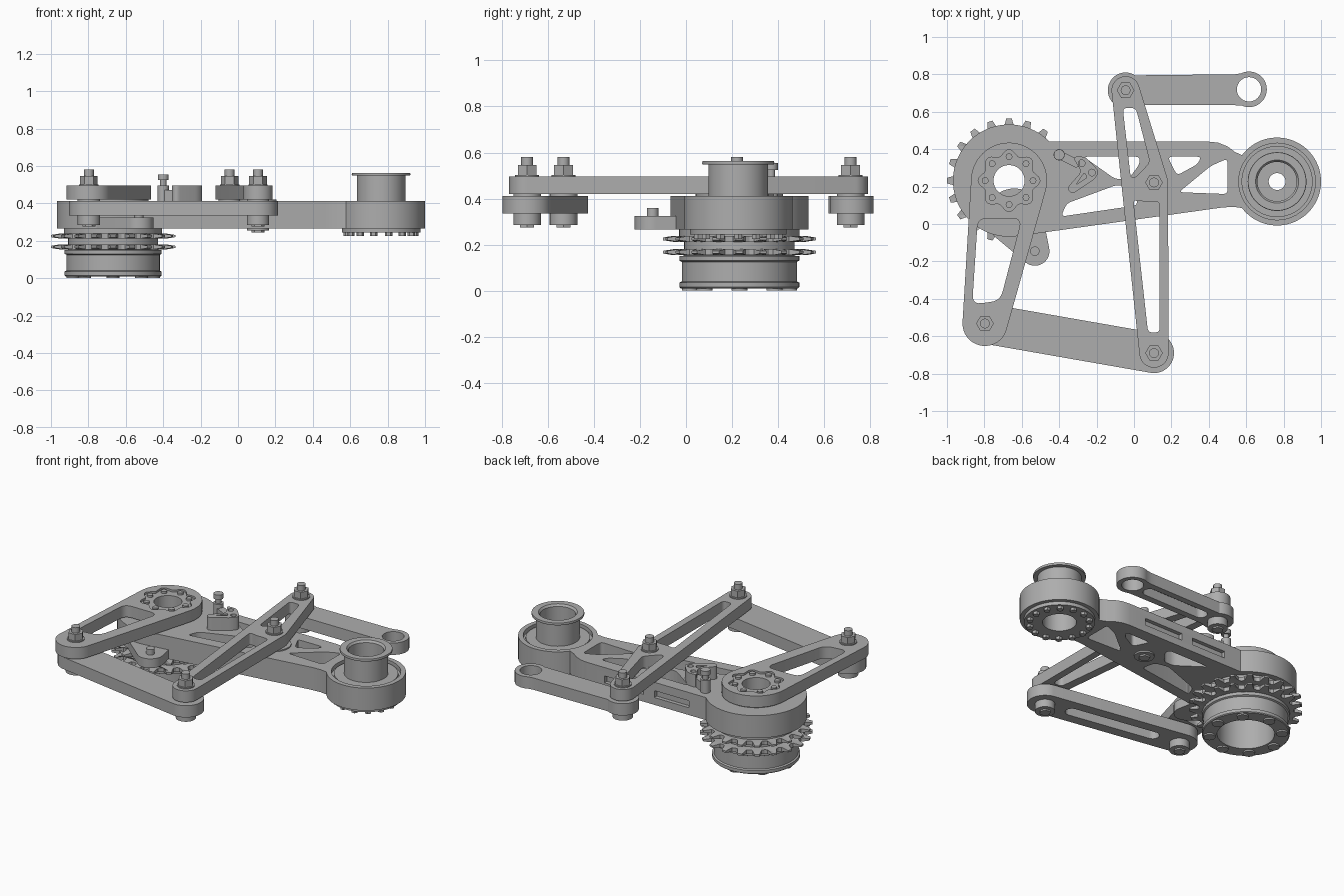
import bpy, bmesh
from math import cos, sin, pi, radians
from mathutils import Vector
from mathutils.geometry import convex_hull_2d

if "Cube" in bpy.data.objects:
    bpy.data.objects.remove(bpy.data.objects["Cube"])

GREY = (0.42, 0.42, 0.42, 1)
steel = bpy.data.materials.new("machined_grey")
steel.use_nodes = True
steel.diffuse_color = GREY
steel.node_tree.nodes["Principled BSDF"].inputs["Base Color"].default_value = GREY

# Pivot positions in plan
HUB = (-0.668, 0.232)
WHEEL = (0.765, 0.227)
CRANK = (-0.797, -0.532)
KNEE = (0.107, -0.69)
MID = (0.107, 0.222)
TOP = (-0.045, 0.715)
EYE = (0.615, 0.72)
LUG = (-0.53, -0.145)
SCREW = (-0.40, 0.37)


# ---------- outline helpers ----------
def arc(c, r, a0=0, a1=360, n=48):
    full = abs(a1 - a0) == 360
    steps = n if full else n + 1
    return [(c[0] + r * cos(radians(a0 + (a1 - a0) * i / n)),
             c[1] + r * sin(radians(a0 + (a1 - a0) * i / n))) for i in range(steps)]


def hull(*discs):
    pts = [p for c, r in discs for p in arc(c, r, n=64)]
    return [pts[i] for i in convex_hull_2d([Vector(p) for p in pts])]


def rounded(corners, r=0.025):
    out, n = [], len(corners)
    for i in range(n):
        p = Vector(corners[i])
        a, b = Vector(corners[i - 1]) - p, Vector(corners[(i + 1) % n]) - p
        a = p + a.normalized() * min(r, a.length * 0.45)
        b = p + b.normalized() * min(r, b.length * 0.45)
        for k in range(6):
            t = k / 5
            out.append(tuple(a * (1 - t) ** 2 + p * 2 * t * (1 - t) + b * t * t))
    return out


def slot(a, b, r):
    return hull((a, r), (b, r))


# ---------- solid helpers ----------
def finish(name, mesh):
    ob = bpy.data.objects.new(name, mesh)
    bpy.context.collection.objects.link(ob)
    mesh.materials.clear()
    mesh.materials.append(steel)
    bpy.ops.object.select_all(action='DESELECT')
    ob.select_set(True)
    bpy.context.view_layer.objects.active = ob
    bpy.ops.object.shade_smooth_by_angle(angle=radians(30))
    return ob


def plate(name, *layers):
    """Each layer is (bottom, top, outline, hole, hole, ...)."""
    bm = bmesh.new()
    for z0, z1, *loops in layers:
        cu = bpy.data.curves.new(name, 'CURVE')
        cu.dimensions, cu.fill_mode, cu.extrude = '2D', 'BOTH', (z1 - z0) / 2
        for loop in loops:
            sp = cu.splines.new('POLY')
            sp.points.add(len(loop) - 1)
            for point, (x, y) in zip(sp.points, loop):
                point.co = (x, y, 0, 1)
            sp.use_cyclic_u = True
        tmp = bpy.data.objects.new(name, cu)
        me = bpy.data.meshes.new_from_object(tmp)
        bpy.data.objects.remove(tmp)
        bpy.data.curves.remove(cu)
        for v in me.vertices:
            v.co.z += (z0 + z1) / 2
        bm.from_mesh(me)
        bpy.data.meshes.remove(me)
    bmesh.ops.remove_doubles(bm, verts=bm.verts, dist=1e-5)
    bmesh.ops.recalc_face_normals(bm, faces=bm.faces)
    me = bpy.data.meshes.new(name)
    bm.to_mesh(me)
    bm.free()
    return finish(name, me)


def lathe(name, c, profile, n=64):
    """Closed (radius, height) profile turned about a vertical axis."""
    bm = bmesh.new()
    rings = [[bm.verts.new((c[0] + r * cos(2 * pi * i / n), c[1] + r * sin(2 * pi * i / n), z))
              for r, z in profile] for i in range(n)]
    m = len(profile)
    for i in range(n):
        a, b = rings[i], rings[(i + 1) % n]
        for j in range(m):
            bm.faces.new((a[j], b[j], b[(j + 1) % m], a[(j + 1) % m]))
    bmesh.ops.recalc_face_normals(bm, faces=bm.faces)
    me = bpy.data.meshes.new(name)
    bm.to_mesh(me)
    bm.free()
    return finish(name, me)


def ring(name, c, r0, r1, z0, z1):
    return lathe(name, c, [(r0, z0), (r1, z0), (r1, z1), (r0, z1)])


def peg(name, c, r, z0, z1, n=24):
    return plate(name, (z0, z1, arc(c, r, n=n)))


def bolt_circle(name, c, radius, count, r, z0, z1, n=16):
    return plate(name, *[(z0, z1, arc(p, r, n=n)) for p in arc(c, radius, n=count)])


# ---------- main arm ----------
outline = (arc(HUB, 0.30, 44, 278, 64) + [(0.47, 0.088), (0.53, 0.092)]
           + arc(WHEEL, 0.235, 217, 503, 64) + [(0.54, 0.385), (0.50, 0.415), (0.45, 0.435), (0.40, 0.44)])
windows = [rounded(w) for w in (
    [(-0.39, 0.04), (-0.36, 0.11), (-0.09, 0.21), (0.0, 0.19), (0.02, 0.10)],
    [(-0.27, 0.36), (0.03, 0.36), (0.03, 0.32), (-0.03, 0.24), (-0.10, 0.24)],
    [(0.18, 0.36), (0.36, 0.36), (0.34, 0.32), (0.23, 0.26)],
    [(0.24, 0.17), (0.41, 0.31), (0.50, 0.35), (0.50, 0.16)])]
arm = plate("main_arm", (0.265, 0.412, outline, arc(HUB, 0.12), arc(WHEEL, 0.205), *windows))
for x0, x1 in ((-0.33, -0.08), (0.0, 0.28)):
    bpy.ops.mesh.primitive_cube_add(size=1, location=((x0 + x1) / 2, 0.44, 0.335))
    cutter = bpy.context.object
    cutter.scale = (x1 - x0, 0.05, 0.045)
    cutter.hide_render = True
    mod = arm.modifiers.new("side_slot", 'BOOLEAN')
    mod.operation, mod.object = 'DIFFERENCE', cutter
    bpy.context.view_layer.objects.active = arm
    bpy.ops.object.modifier_apply(modifier=mod.name)
    bpy.data.objects.remove(cutter)
ring("arm_pivot_boss", MID, 0.03, 0.10, 0.265, 0.42)

# ---------- drive tower under the hub ----------
lathe("drive_drum", HUB, [
    (0.17, 0.01), (0.255, 0.01), (0.26, 0.015), (0.26, 0.035), (0.25, 0.04), (0.25, 0.125),
    (0.26, 0.13), (0.26, 0.15), (0.24, 0.152), (0.24, 0.30), (0.083, 0.30), (0.083, 0.25), (0.17, 0.25)])
bolt_circle("drum_bolts", HUB, 0.215, 8, 0.035, 0.0, 0.02, 20)
ring("hub_spacer", HUB, 0.083, 0.19, 0.29, 0.43)
TEETH = 20
for name, z in (("lower_sprocket", 0.167), ("upper_sprocket", 0.225)):
    teeth = []
    for i in range(TEETH):
        for f, r in ((-0.5, 0.282), (-0.3, 0.288), (-0.14, 0.333), (0.14, 0.333), (0.3, 0.288)):
            a = 2 * pi * (i + f) / TEETH + pi / 2
            teeth.append((HUB[0] + r * cos(a), HUB[1] + r * sin(a)))
    sprocket = plate(name, (z - 0.013, z + 0.013, teeth, arc(HUB, 0.235)))
    for v in sprocket.data.vertices:
        if (v.co.xy - Vector(HUB)).length > 0.32:
            v.co.z = z + (v.co.z - z) * 0.45
ring("sprocket_collar", HUB, 0.2, 0.262, 0.236, 0.27)

# ---------- tensioner lug beside the hub ----------
plate("tensioner_lug", (0.265, 0.325, hull((LUG, 0.078), ((-0.64, 0.04), 0.15))))
peg("lug_screw", LUG, 0.025, 0.32, 0.36)

# ---------- wheel end ----------
lathe("pulley", WHEEL, [
    (0.10, 0.25), (0.13, 0.25), (0.13, 0.548), (0.155, 0.548), (0.157, 0.555), (0.155, 0.563),
    (0.115, 0.563), (0.105, 0.55), (0.105, 0.44), (0.045, 0.44), (0.045, 0.40), (0.10, 0.40)])
ring("pulley_bearing", WHEEL, 0.125, 0.19, 0.26, 0.40)
ring("bearing_seat", WHEEL, 0.185, 0.21, 0.25, 0.385)
ring("pulley_bottom_plate", WHEEL, 0.10, 0.21, 0.243, 0.265)
bolt_circle("pulley_bolts", WHEEL, 0.18, 14, 0.02, 0.225, 0.25, 6)

# ---------- crank link ----------
scallop = [(HUB[0] + (0.15 + 0.015 * cos(8 * a)) * cos(a), HUB[1] + (0.15 + 0.015 * cos(8 * a)) * sin(a))
           for a in (2 * pi * i / 96 for i in range(96))]
plate("crank_link", (0.42, 0.495, hull((HUB, 0.203), (CRANK, 0.12)), scallop,
                     rounded([(-0.835, 0.03), (-0.60, 0.03), (-0.715, -0.41), (-0.865, -0.43)], 0.05)))
ring("crank_hub_disc", HUB, 0.083, 0.17, 0.422, 0.482)
bolt_circle("crank_hub_bolts", HUB, 0.128, 8, 0.018, 0.475, 0.495)

# ---------- long rocker link ----------
plate("rocker_link", (0.42, 0.495, hull((TOP, 0.075), (MID, 0.075), (KNEE, 0.078)),
                      rounded([(-0.06, 0.62), (0.01, 0.62), (0.085, 0.33), (0.01, 0.25), (-0.018, 0.25)]),
                      rounded([(-0.004, 0.13), (0.05, 0.12), (0.137, 0.12), (0.137, -0.58), (0.075, -0.58)])))


# ---------- lower links, each with a pocket on the underside ----------
def lower_link(name, a, b, body, holes=()):
    a, b = Vector(a), Vector(b)
    pocket = slot(a.lerp(b, 0.2), a.lerp(b, 0.8), 0.04)
    plate(name, (0.335, 0.395, body, pocket, *holes), (0.395, 0.412, body, *holes))


lower_link("front_link", CRANK, KNEE, hull((CRANK, 0.107), (KNEE, 0.107)))
w = 0.08
eye_body = (arc(TOP, 0.095, 57, 303, 40) + [(0.50, TOP[1] - w), (0.54, TOP[1] - w)]
            + arc(EYE, 0.095, -115, 115, 40) + [(0.54, EYE[1] + w), (0.50, EYE[1] + w)])
lower_link("rear_link", TOP, EYE, eye_body, [arc(EYE, 0.065)])

# ---------- pivot bolts: washer, nut, stud and foot ----------
for label, c, foot in (("crank", CRANK, 0.285), ("knee", KNEE, 0.285), ("middle", MID, 0.255), ("top", TOP, 0.285)):
    ring(label + "_washer", c, 0.02, 0.052, 0.49, 0.502)
    peg(label + "_nut", c, 0.047, 0.50, 0.545, 6)
    peg(label + "_stud", c, 0.026, 0.40, 0.58)
    peg(label + "_bushing", c, 0.06, foot, 0.425, 32)
    peg(label + "_bolt_head", c, 0.035, foot - 0.01, foot + 0.01, 6)

# ---------- sensor bracket on the arm ----------
block = rounded([(-0.33, 0.36), (-0.26, 0.36), (-0.185, 0.28), (-0.21, 0.24), (-0.33, 0.16), (-0.36, 0.19), (-0.28, 0.28)])
plate("bracket_block", (0.40, 0.495, block, arc((-0.225, 0.275), 0.018, n=20), arc((-0.28, 0.325), 0.018, n=20),
                        rounded([(-0.31, 0.21), (-0.25, 0.25), (-0.265, 0.275)], 0.01)))
plate("bracket_neck", (0.40, 0.47, slot(SCREW, (-0.31, 0.325), 0.022)))
peg("bracket_post", SCREW, 0.03, 0.40, 0.495)
peg("bracket_screw", SCREW, 0.017, 0.49, 0.53)
peg("bracket_screw_head", SCREW, 0.029, 0.525, 0.555)
